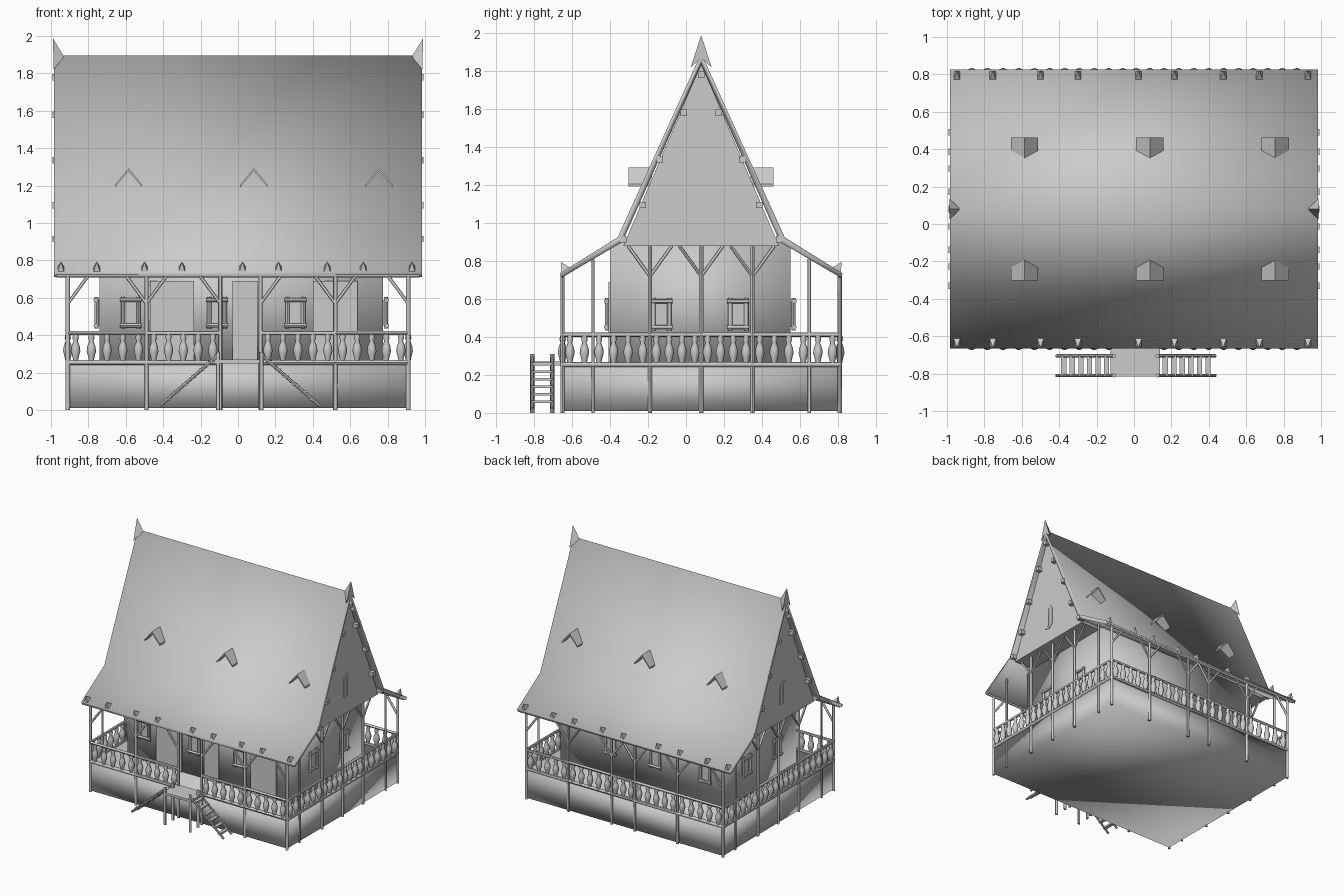
import bpy, bmesh
from math import cos, sin, pi
from mathutils import Vector, Matrix

if "Cube" in bpy.data.objects:
    bpy.data.objects.remove(bpy.data.objects["Cube"])

grey = bpy.data.materials.new("plain grey")
grey.use_nodes = True
grey.diffuse_color = (0.6, 0.6, 0.6, 1)
grey.node_tree.nodes["Principled BSDF"].inputs["Base Color"].default_value = (0.6, 0.6, 0.6, 1)

MID = 0.08                    # y of the ridge
HX, HY = 0.91, 0.73           # half size of the veranda
FLOOR, EAVE = 0.25, 0.73
XPOSTS = [-HX, -0.49, -0.095, 0.12, 0.52, HX]
YPOSTS = [-0.65, -0.19, MID, 0.35, 0.81]


def finish(name, bm, smooth=None):
    """Turn a bmesh into an object; smooth is an angle or None for flat."""
    bmesh.ops.recalc_face_normals(bm, faces=bm.faces)
    mesh = bpy.data.meshes.new(name)
    bm.to_mesh(mesh)
    bm.free()
    ob = bpy.data.objects.new(name, mesh)
    bpy.context.collection.objects.link(ob)
    mesh.materials.append(grey)
    if smooth is not None:
        bpy.ops.object.select_all(action="DESELECT")
        ob.select_set(True)
        bpy.context.view_layer.objects.active = ob
        bpy.ops.object.shade_smooth_by_angle(angle=smooth)
    return ob


def box(bm, lo, hi):
    lo, hi = Vector(lo), Vector(hi)
    m = Matrix.Translation((lo + hi) / 2) @ Matrix.Diagonal((*(hi - lo), 1))
    bmesh.ops.create_cube(bm, size=1, matrix=m)


def pole(bm, a, b, r=0.011, sides=8):
    a, b = Vector(a), Vector(b)
    turn = (b - a).to_track_quat("Z", "Y").to_matrix().to_4x4()
    bmesh.ops.create_cone(bm, cap_ends=True, segments=sides, radius1=r, radius2=r,
                          depth=(b - a).length, matrix=Matrix.Translation((a + b) / 2) @ turn)


def prism(bm, outline, x0, x1):
    """Extrude a (y, z) outline along x."""
    face = bm.faces.new([bm.verts.new((x0, y, z)) for y, z in outline])
    out = bmesh.ops.extrude_face_region(bm, geom=[face])["geom"]
    bmesh.ops.translate(bm, vec=(x1 - x0, 0, 0),
                        verts=[v for v in out if isinstance(v, bmesh.types.BMVert)])


def solid(bm, points):
    bmesh.ops.convex_hull(bm, input=[bm.verts.new(p) for p in points])


def baluster(bm, x, y):
    rings = []
    for r, z in ((.013, .265), (.017, .285), (.025, .315), (.022, .34), (.011, .37), (.017, .385), (.013, .405)):
        rings.append([bm.verts.new((x + r * cos(i * pi / 4), y + r * sin(i * pi / 4), z)) for i in range(8)])
    for a, b in zip(rings, rings[1:]):
        for i in range(8):
            bm.faces.new((a[i], a[i - 1], b[i - 1], b[i]))


# Plinth and inner walls, softly shaded blocks
bm = bmesh.new()
box(bm, (-HX, MID - HY, 0.01), (HX, MID + HY, FLOOR))
finish("plinth", bm, pi)
bm = bmesh.new()
box(bm, (-0.74, -0.40, FLOOR - 0.01), (0.775, 0.55, 0.9))
finish("house_walls", bm, pi)

# Attic with flat gable ends
bm = bmesh.new()
prism(bm, [(MID - 0.41, 0.88), (MID, 1.84), (MID + 0.41, 0.88)], -0.955, 0.955)
finish("attic", bm)

# Bent roof shell
half = [(0.745, 0.735), (0.44, 0.925), (0, 1.895)]
under = [(0, 1.835), (0.415, 0.9), (0.735, 0.712)]
bm = bmesh.new()
outline = [(MID - y, z) for y, z in half] + [(MID + y, z) for y, z in half[1::-1]]
outline += [(MID + y, z) for y, z in under[::-1]] + [(MID - y, z) for y, z in under[1:]]
prism(bm, outline, -0.985, 0.985)
finish("roof", bm, pi)

# Ridge finials
bm = bmesh.new()
for s in (-1, 1):
    tip, back, notch = (s * 0.99, MID, 1.99), (s * 0.93, MID, 1.89), (s * 0.985, MID, 1.87)
    for d in (-1, 1):
        solid(bm, [tip, back, notch, (s * 0.985, MID + d * 0.055, 1.82)])
finish("ridge_finials", bm)

# Small spikes along the eaves
bm = bmesh.new()
for x in (-0.947, -0.755, -0.5, -0.3, 0.024, 0.216, 0.477, 0.67, 0.93):
    for s in (-1, 1):
        base = [(x + dx, MID + s * y, z) for dx in (-.018, .018) for y, z in ((.735, .735), (.69, .765))]
        solid(bm, base + [(x, MID + s * 0.74, 0.795)])
finish("eave_spikes", bm)

# Purlin ends on the gables
bm = bmesh.new()
for s in (-1, 1):
    for d, z in ((0, 1.78), (.093, 1.58), (.217, 1.335), (.307, 1.095), (.41, .915)):
        for y in {MID - d, MID + d}:
            box(bm, (min(s * .93, s * .992), y - .017, z - .017), (max(s * .93, s * .992), y + .017, z + .017))
finish("purlin_ends", bm)

# Gable windows: rounded frame with a narrow slit bar
bm = bmesh.new()
for s in (-1, 1):
    for ry, rz, x in ((.052, .105, .96), (.011, .085, .964)):
        ring = [(MID + ry * cos(a), 1.105 + (rz - ry) * (1 if sin(a) > 0 else -1) + ry * sin(a))
                for a in [(i + .5) * pi / 8 for i in range(16)]]
        prism(bm, ring, s * .95, s * x)
finish("gable_windows", bm)

# Dormers: small folded roofs on both slopes
bm = bmesh.new()
for x in (-0.585, 0.085, 0.755):
    for s in (-1, 1):
        for d in (-1, 1):
            solid(bm, [(x + dx, MID + s * y, z) for y in (0.26, 0.382)
                       for dx, z in ((0, 1.293), (0, 1.278), (d * .073, 1.205), (d * .073, 1.192))])
finish("dormers", bm)

# Veranda posts from the ground to the roof, with braces
bm = bmesh.new()
for y, s in ((MID - HY, -1), (MID + HY, 1)):
    for i, x in enumerate(XPOSTS):
        pole(bm, (x, y, 0), (x, y, EAVE))
        for d in (-1, 1):
            if abs(x + d * 0.1) < HX and not (s < 0 and (i, d) in ((2, 1), (3, -1))):
                pole(bm, (x, y, 0.57), (x + d * 0.11, y, EAVE - .01), 0.009)
    pole(bm, (-0.97, y, EAVE - .008), (0.97, y, EAVE - .008), 0.012)
for x in (-HX, HX):
    for y in YPOSTS[1:4]:
        pole(bm, (x, y, 0), (x, y, 0.88))
        for d in (-1, 1):
            pole(bm, (x, y, 0.72), (x, y + d * 0.115, 0.88), 0.009)
    for y in (MID - 0.57, MID + 0.57):
        pole(bm, (x, y, 0), (x, y, 0.81), 0.009)
finish("veranda_posts", bm, pi / 4)

# Railings with turned balusters
rails, turned = bmesh.new(), bmesh.new()
bays = []
for y in (MID - HY, MID + HY):
    for a, b in zip(XPOSTS, XPOSTS[1:]):
        if y > 0 or a != XPOSTS[2]:
            bays.append(((a, y), (b, y)))
for x in (-HX, HX):
    bays += [((x, a), (x, b)) for a, b in zip(YPOSTS, YPOSTS[1:])]
for a, b in bays:
    a, b = Vector(a), Vector(b)
    pole(rails, (*a, 0.412), (*b, 0.412), 0.011)
    pole(rails, (*a, 0.255), (*b, 0.255), 0.013)
    n = round((b - a).length / 0.077)
    for i in range(n):
        baluster(turned, *a.lerp(b, (i + 0.5) / n))
finish("railings", rails, pi / 4)
finish("balusters", turned, pi / 3)


def window(bm, origin, along, out):
    """Framed window on a wall."""
    o, u, n = Vector(origin), Vector(along), Vector(out)
    up = Vector((0, 0, 1))
    for d in (-1, 1):
        pole(bm, o + u * d * .042 + n * .016 - up * .085, o + u * d * .042 + n * .016 + up * .085, .011)
        pole(bm, o - u * .058 + n * .022 + up * d * .068, o + u * .058 + n * .022 + up * d * .068, .011)
    c = [o + u * i * .04 + n * k + up * j * .068 for i in (-1, 1) for j in (-1, 1) for k in (0, .008)]
    solid(bm, c)


# Windows on all four walls
bm = bmesh.new()
for x in (-0.573, -0.112, 0.307):
    window(bm, (x, -0.40, 0.52), (1, 0, 0), (0, -1, 0))
    window(bm, (x, 0.55, 0.52), (1, 0, 0), (0, 1, 0))
for y in (-0.13, 0.275):
    window(bm, (-0.74, y, 0.52), (0, 1, 0), (-1, 0, 0))
    window(bm, (0.775, y, 0.52), (0, 1, 0), (1, 0, 0))
finish("windows", bm, pi / 4)

# Flat door panels on the front wall
bm = bmesh.new()
for a, b in ((-0.47, -0.235), (-0.03, 0.105), (0.40, 0.64)):
    box(bm, (a, -0.409, FLOOR), (b, -0.395, 0.69))
finish("doors", bm)

# Entrance landing on posts
bm = bmesh.new()
box(bm, (-0.125, -0.815, 0.25), (0.14, -0.64, 0.27))
finish("landing", bm)
bm = bmesh.new()
for x in (-0.107, 0.125):
    for y in (-0.81, -0.705):
        pole(bm, (x, y, 0), (x, y, 0.31))
finish("landing_posts", bm, pi / 4)

# Two open stairs leading off sideways
bm = bmesh.new()
for s in (-1, 1):
    foot, head = Vector((0.01 + s * 0.425, 0, 0.025)), Vector((0.01 + s * 0.12, 0, 0.29))
    for y in (-0.81, -0.705):
        pole(bm, foot + Vector((0, y, 0)), head + Vector((0, y, 0)), 0.009)
    for i in range(6):
        c = foot.lerp(head, 0.13 + i * 0.15)
        box(bm, c + Vector((-.014, -.815, -.008)), c + Vector((.014, -.7, .006)))
finish("side_stairs", bm)
